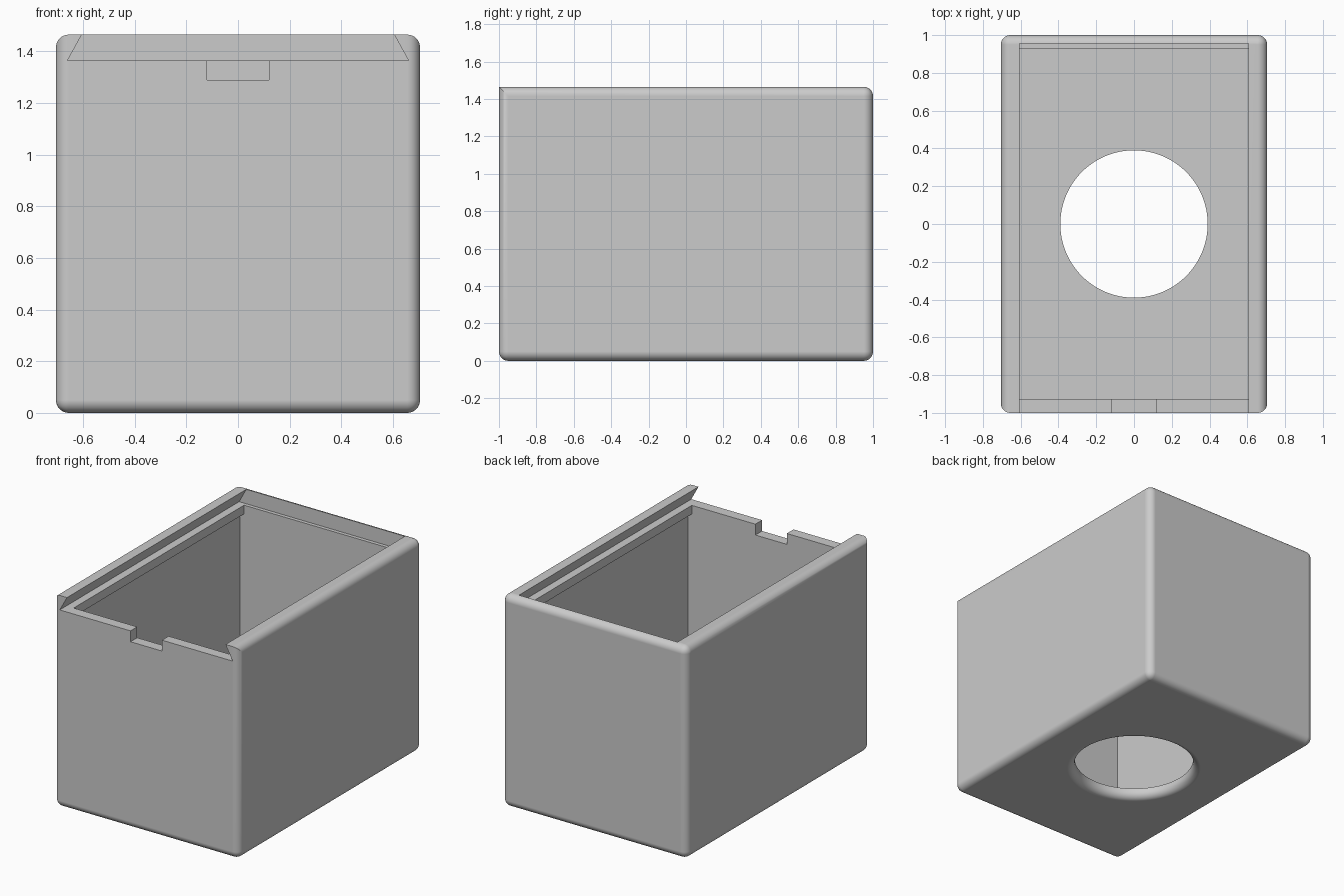
import bpy, bmesh, math

old = bpy.data.objects.get("Cube")
if old:
    bpy.data.objects.remove(old, do_unlink=True)

HALF_X, HEIGHT, ROUND = 0.705, 1.465, 0.05
FLOOR, GROOVE_Z = 0.07, 1.365

grey = bpy.data.materials.new("light grey")
grey.use_nodes = True
grey.diffuse_color = (0.6, 0.6, 0.6, 1)
grey.node_tree.nodes["Principled BSDF"].inputs["Base Color"].default_value = (0.6, 0.6, 0.6, 1)


def finish(name, bm):
    bmesh.ops.recalc_face_normals(bm, faces=bm.faces)
    mesh = bpy.data.meshes.new(name)
    bm.to_mesh(mesh)
    bm.free()
    mesh.materials.append(grey)
    obj = bpy.data.objects.new(name, mesh)
    bpy.context.collection.objects.link(obj)
    return obj


def extrude_profile(half, y0, y1):
    """Mirror the right half of an x-z profile and extrude it along y."""
    bm = bmesh.new()
    outline = half + [(-x, z) for x, z in reversed(half)]
    face = bm.faces.new([bm.verts.new((x, y0, z)) for x, z in outline])
    new = bmesh.ops.extrude_face_region(bm, geom=[face])["geom"]
    moved = [v for v in new if isinstance(v, bmesh.types.BMVert)]
    bmesh.ops.translate(bm, verts=moved, vec=(0, y1 - y0, 0))
    return bm


def lathe(profile, steps):
    """Closed solid of revolution about z from (radius, z) points."""
    bm = bmesh.new()
    rings = [[bm.verts.new((r * math.cos(k * math.tau / steps),
                            r * math.sin(k * math.tau / steps), z))
              for k in range(steps)] for r, z in profile]
    for a, b in zip(rings, rings[1:]):
        for k in range(steps):
            n = (k + 1) % steps
            bm.faces.new((a[k], a[n], b[n], b[k]))
    bm.faces.new(rings[0])
    bm.faces.new(rings[-1])
    return bm


# Outer block, rounded on every edge except the top front one
bm = extrude_profile([(HALF_X, 0), (HALF_X, HEIGHT)], -1, 1)
rounded = [e for e in bm.edges
           if not all(v.co.y < 0 and v.co.z > 1 for v in e.verts)]
bmesh.ops.bevel(bm, geom=rounded, offset=ROUND, segments=8, profile=0.5, affect='EDGES')
box = finish("box_body", bm)

# Dovetail groove for a sliding lid, open at the front
groove = finish("lid_groove_cutter", extrude_profile(
    [(0.66, GROOVE_Z), (0.55, GROOVE_Z + 0.2)], -1.1, 0.955))

# Inner cavity, narrower at the top to leave a ledge along each side
cavity = finish("cavity_cutter", extrude_profile(
    [(0.635, FLOOR), (0.635, 1.305), (0.605, 1.305), (0.605, 1.42)], -0.927, 0.93))

# Finger notch in the front wall
notch = finish("notch_cutter", extrude_profile([(0.12, 1.29), (0.12, 1.42)], -1.1, -0.8))

# Round floor opening with a rounded lower rim
rim = [(0.44 - ROUND * math.cos(a), ROUND - ROUND * math.sin(a))
       for a in (math.pi / 2 * i / 8 for i in range(9))]
hole = finish("floor_hole_cutter", lathe([(0.39, 0.2)] + rim + [(0.44, -0.1)], 96))

# Carve the block
bpy.context.view_layer.objects.active = box
for cutter in (groove, cavity, notch, hole):
    cut = box.modifiers.new(cutter.name, 'BOOLEAN')
    cut.operation, cut.solver, cut.object = 'DIFFERENCE', 'EXACT', cutter
    bpy.ops.object.modifier_apply(modifier=cut.name)
    bpy.data.objects.remove(cutter, do_unlink=True)

# Smooth the rounded edges and keep the flat faces flat
for obj in bpy.context.selected_objects:
    obj.select_set(False)
box.select_set(True)
bpy.ops.object.shade_smooth_by_angle(angle=math.radians(30))
weighted = box.modifiers.new("flat faces", 'WEIGHTED_NORMAL')
weighted.keep_sharp = True
